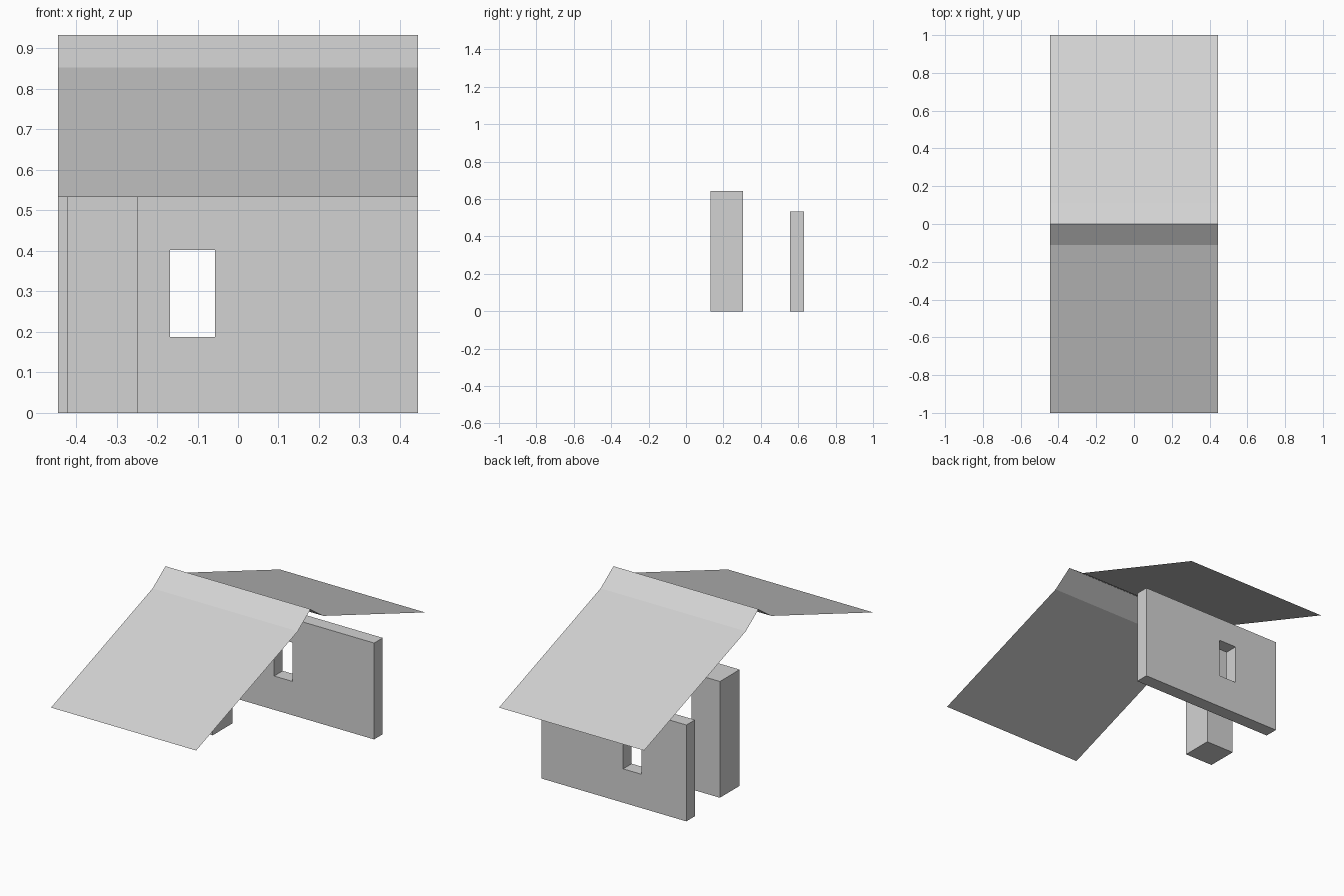
import bpy
import bmesh

if "Cube" in bpy.data.objects:
    bpy.data.objects.remove(bpy.data.objects["Cube"])

HALF = 0.444  # half the house width

grey = bpy.data.materials.new("light grey")
grey.diffuse_color = (0.65, 0.65, 0.65, 1)
grey.use_nodes = True
grey.node_tree.nodes["Principled BSDF"].inputs["Base Color"].default_value = grey.diffuse_color


def finish(name, bm):
    mesh = bpy.data.meshes.new(name)
    bm.to_mesh(mesh)
    bm.free()
    mesh.materials.append(grey)
    obj = bpy.data.objects.new(name, mesh)
    bpy.context.collection.objects.link(obj)
    return obj


def extruded(name, face_points, push):
    """Thin sheet or solid made by sweeping a profile along a vector."""
    bm = bmesh.new()
    verts = [bm.verts.new(p) for p in face_points]
    edges = [bm.edges.new(pair) for pair in zip(verts, verts[1:])]
    res = bmesh.ops.extrude_edge_only(bm, edges=edges)
    moved = [v for v in res["geom"] if isinstance(v, bmesh.types.BMVert)]
    bmesh.ops.translate(bm, verts=moved, vec=push)
    for f in bm.faces:
        f.normal_update()
        if f.normal.z < 0:
            f.normal_flip()
    return finish(name, bm)


def box(name, x, y, z):
    bm = bmesh.new()
    bmesh.ops.create_cube(bm, size=1)
    for v in bm.verts:
        v.co = [r[0] if c < 0 else r[1] for c, r in zip(v.co, (x, y, z))]
    return finish(name, bm)


# Folded sheet roof, steeper near the ridge
slope = [(-1, 0.533), (-0.112, 0.853), (0, 0.933), (0.112, 0.853), (1, 0.533)]
extruded("roof", [(-HALF, y, z) for y, z in slope], (2 * HALF, 0, 0))

# Tall pillar beneath the ridge
box("pillar", (-0.421, -0.247), (0.132, 0.305), (0, 0.643))

# Rear wall: a grid of cells with the window cell left open
xs = [-HALF, -0.168, -0.057, HALF]
zs = [0, 0.187, 0.402, 0.533]
bm = bmesh.new()
grid = [[bm.verts.new((x, 0.556, z)) for z in zs] for x in xs]
for i in range(3):
    for j in range(3):
        if (i, j) != (1, 1):
            bm.faces.new((grid[i][j], grid[i + 1][j],
                          grid[i + 1][j + 1], grid[i][j + 1]))
wall = finish("window_wall", bm)
solid = wall.modifiers.new("thickness", 'SOLIDIFY')
solid.thickness = 0.075
solid.offset = -1  # thicken toward the back
